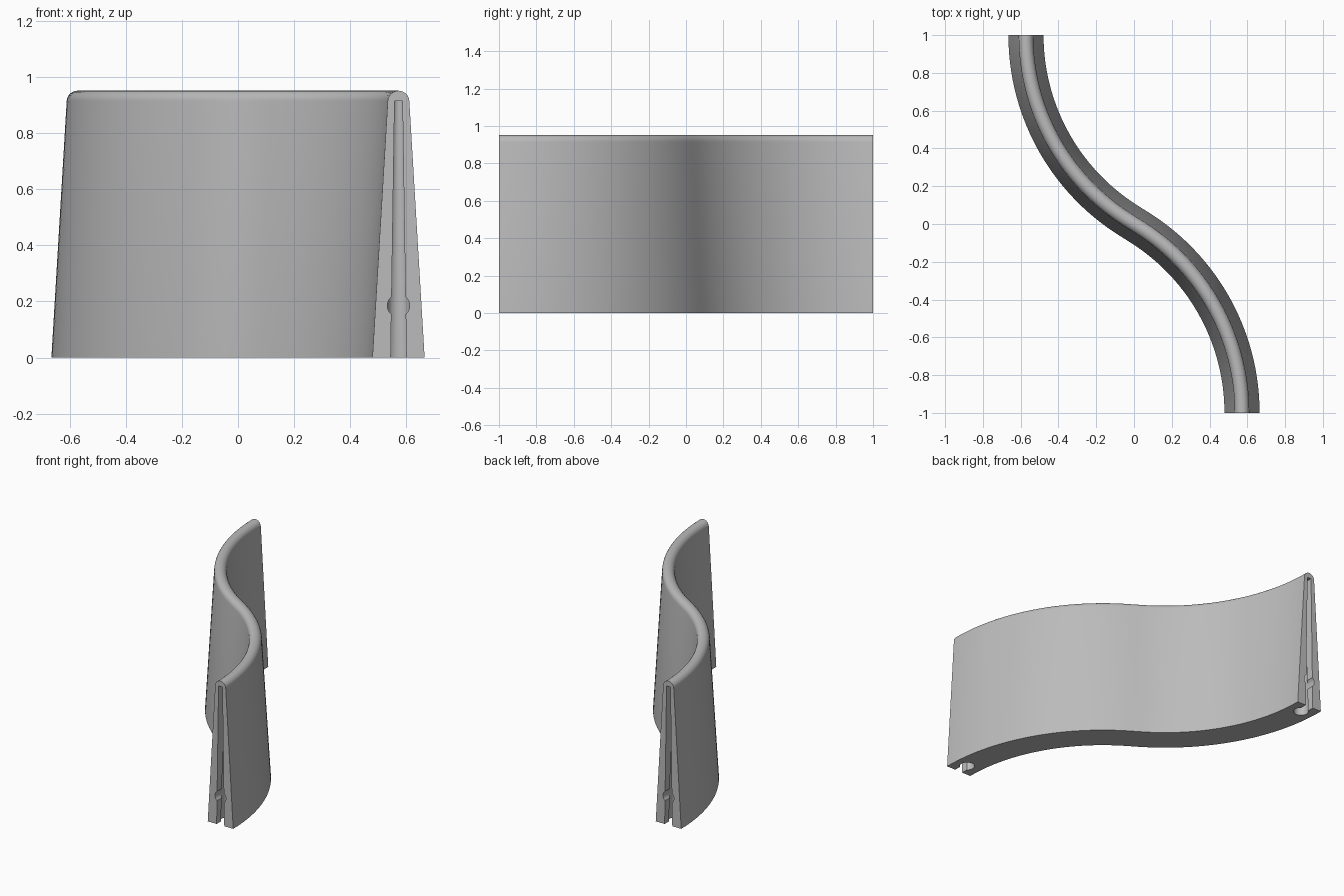
import bpy, bmesh, math
from mathutils import Matrix, Vector

if "Cube" in bpy.data.objects:
    bpy.data.objects.remove(bpy.data.objects["Cube"])

grey = bpy.data.materials.new("concrete grey")
grey.diffuse_color = (0.5, 0.5, 0.5, 1)
grey.use_nodes = True
grey.node_tree.nodes["Principled BSDF"].inputs["Base Color"].default_value = grey.diffuse_color

END_X, R = 0.572, 1.16          # end position and radius of each arc
SWEEP = math.radians(59.6)
STEPS = 32


def finish(name, bm):
    bmesh.ops.recalc_face_normals(bm, faces=bm.faces)
    me = bpy.data.meshes.new(name)
    bm.to_mesh(me)
    bm.free()
    me.materials.append(grey)
    ob = bpy.data.objects.new(name, me)
    bpy.context.collection.objects.link(ob)
    return ob


# S-shaped centre line: two mirrored arcs, as (position, sideways direction)
half = []
for i in range(STEPS + 1):
    a = SWEEP * i / STEPS
    half.append((Vector((END_X - R + R * math.cos(a), -1 + R * math.sin(a) * (1 / (R * math.sin(SWEEP))), 0)),
                 Vector((math.cos(a), math.sin(a), 0))))
half[-1][0].x = 0
path = half + [(-p, n) for p, n in reversed(half[:-1])]

# Tapered cross-section with a rounded top
profile = [(0.093, 0)]
for i in range(13):
    t = math.radians(3.5 + 173 * i / 12)
    profile.append((0.0385 * math.cos(t), 0.9125 + 0.0385 * math.sin(t)))
profile.append((-0.093, 0))

# Wall: sweep the section along the path
bm = bmesh.new()
rings = [[bm.verts.new(p + n * s + Vector((0, 0, z))) for s, z in profile] for p, n in path]
k = len(profile)
for a, b in zip(rings, rings[1:]):
    for j in range(k):
        bm.faces.new((a[j], a[(j + 1) % k], b[(j + 1) % k], b[j]))
bm.faces.new(rings[0])
bm.faces.new(rings[-1])
wall = finish("barrier_wall", bm)


def cut(ob):
    ob.hide_render = True
    m = wall.modifiers.new("cut", 'BOOLEAN')
    m.operation, m.solver, m.object = 'DIFFERENCE', 'EXACT', ob
    bpy.context.view_layer.objects.active = wall
    bpy.ops.object.modifier_apply(modifier=m.name)
    bpy.data.objects.remove(ob)


# Connector slots at both ends
for s in (1, -1):
    x, y = s * END_X, -s

    # tapered open neck
    bm = bmesh.new()
    bmesh.ops.create_cube(bm, size=1)
    for v in bm.verts:
        w = 0.014 if v.co.z > 0 else 0.028
        v.co = (x + math.copysign(w, v.co.x),
                y + s * (0.08 if v.co.y > 0 else -0.05),
                0.915 if v.co.z > 0 else -0.01)
    cut(finish("slot_neck", bm))

    # tapered vertical bore behind the neck
    bm = bmesh.new()
    bmesh.ops.create_cone(bm, cap_ends=True, segments=24, radius1=0.046, radius2=0.019,
                          depth=0.925, matrix=Matrix.Translation((x, y + s * 0.08, 0.4525)))
    cut(finish("slot_bore", bm))

    # round horizontal bore across the neck
    bm = bmesh.new()
    bmesh.ops.create_cone(bm, cap_ends=True, segments=24, radius1=0.04, radius2=0.04, depth=0.16,
                          matrix=Matrix.Translation((x, y, 0.185)) @ Matrix.Rotation(math.pi / 2, 4, 'X'))
    cut(finish("pin_bore", bm))

bpy.ops.object.select_all(action='DESELECT')
wall.select_set(True)
bpy.context.view_layer.objects.active = wall
bpy.ops.object.shade_smooth_by_angle(angle=math.radians(30))
